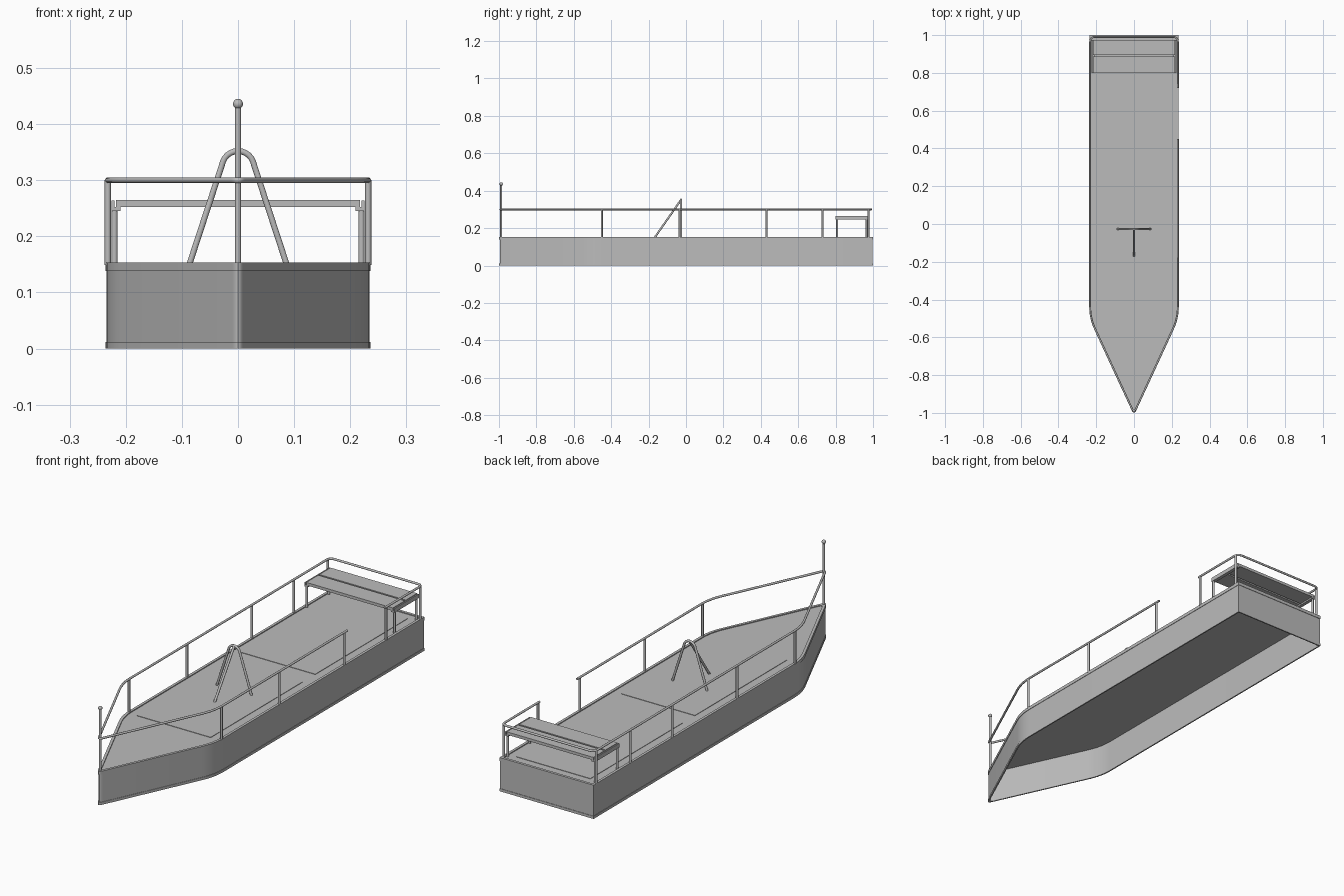
import bpy
import bmesh
import math
from mathutils import Vector

cube = bpy.data.objects.get("Cube")
if cube:
    bpy.data.objects.remove(cube)

grey = bpy.data.materials.new("plain_grey")
grey.use_nodes = True
COLOUR = (0.5, 0.5, 0.5, 1)
grey.diffuse_color = COLOUR
grey.node_tree.nodes["Principled BSDF"].inputs["Base Color"].default_value = COLOUR

DECK, RIM, RAIL = 0.149, 0.153, 0.30


def finish(obj, angle=35):
    obj.data.materials.clear()
    obj.data.materials.append(grey)
    bpy.ops.object.select_all(action='DESELECT')
    obj.select_set(True)
    bpy.context.view_layer.objects.active = obj
    if obj.type == 'CURVE':
        bpy.ops.object.convert(target='MESH')
    bpy.ops.object.shade_smooth_by_angle(angle=math.radians(angle))


def mesh_object(name, bm):
    bmesh.ops.recalc_face_normals(bm, faces=bm.faces)
    mesh = bpy.data.meshes.new(name)
    bm.to_mesh(mesh)
    bm.free()
    obj = bpy.data.objects.new(name, mesh)
    bpy.context.collection.objects.link(obj)
    finish(obj)


def box(name, x, y, z):
    """Box from (min, max) ranges."""
    bm = bmesh.new()
    bmesh.ops.create_cube(bm, size=1)
    for v in bm.verts:
        v.co = [r[0] if c < 0 else r[1] for c, r in zip(v.co, (x, y, z))]
    mesh_object(name, bm)


def tube(name, points, radius=0.0055):
    curve = bpy.data.curves.new(name, 'CURVE')
    curve.dimensions = '3D'
    curve.bevel_depth = radius
    curve.bevel_resolution = 3
    curve.use_fill_caps = True
    spline = curve.splines.new('POLY')
    spline.points.add(len(points) - 1)
    for p, co in zip(spline.points, points):
        p.co = (*co, 1)
    obj = bpy.data.objects.new(name, curve)
    bpy.context.collection.objects.link(obj)
    finish(obj, 50)


def fillet(before, corner, after, cut, steps=6):
    """Points of a rounded corner."""
    a = corner + (before - corner).normalized() * cut
    b = corner + (after - corner).normalized() * cut
    return [a.lerp(corner, t).lerp(corner.lerp(b, t), t)
            for t in (i / steps for i in range(steps + 1))]


def corners(d, z):
    """Plan corners, moved inwards by d: stern, bend, bow, bend, stern."""
    w, bend = 0.236 - d, -0.5 + 0.22 * d
    return [Vector(p) for p in ((w, 1 - d, z), (w, bend, z), (0, -1.011 + 2.34 * d, z),
                                (-w, bend, z), (-w, 1 - d, z))]


def outline(d, z):
    c = corners(d, z)
    pts = [c[0]]
    for i, cut in ((1, 0.06), (2, 0.025), (3, 0.06)):
        pts += fillet(c[i - 1], c[i], c[i + 1], cut)
    return pts + [c[4]]


# Hull: one wall section carried round the plan, with deck skins and open bottom
section = [(0.006, DECK - 0.003), (0.006, 0), (0, 0), (0, 0.012), (0.002, 0.012),
           (0.002, 0.138), (0, 0.138), (0, RIM), (0.012, RIM), (0.012, DECK)]
bm = bmesh.new()
rings = [[bm.verts.new(p) for p in outline(d, z)] for d, z in section]
for lower, upper in zip(rings, rings[1:]):
    for i in range(len(lower)):
        j = (i + 1) % len(lower)
        bm.faces.new((lower[i], lower[j], upper[j], upper[i]))
bm.faces.new(rings[0])
bm.faces.new(rings[-1])
mesh_object("hull", bm)

# Deck hatches
for name, y in (("front_hatch", (-0.46, 0.20)), ("rear_hatch", (0.29, 0.95))):
    box(name, (-0.185, 0.185), y, (DECK - 0.001, DECK + 0.002))

# Handrail with a boarding gap on the left side
c = corners(0.004, RAIL)
w = c[0].x
path = [Vector((w, 0.45, RAIL)), c[1], c[2], c[3], c[4], c[0], Vector((w, 0.72, RAIL))]
for p in path[4:6]:
    p.y = 0.99
points = [path[0]]
for i, cut in enumerate((0.06, 0.02, 0.06, 0.025, 0.025), 1):
    points += fillet(path[i - 1], path[i], path[i + 1], cut)
tube("handrail", points + [path[-1]], 0.005)

for side, s in (("left", 1), ("right", -1)):
    for n, y in enumerate((-0.45, -0.035, 0.43, 0.73, 0.975), 1):
        tube(f"{side}_rail_post_{n}", [(s * w, y, DECK), (s * w, y, RAIL)])
    # Bench supports
    for part, y in (("front", 0.808), ("back", 0.965)):
        tube(f"{side}_bench_{part}_leg", [(s * 0.22, y, DECK), (s * 0.22, y, 0.247)])
    box(f"{side}_bench_bearer", sorted((s * 0.209, s * 0.225)), (0.80, 0.975), (0.245, 0.252))
    box(f"{side}_bench_edge", sorted((s * 0.220, s * 0.225)), (0.80, 0.975), (0.252, 0.264))

# Bench planks
for name, y in (("bench_front_plank", (0.80, 0.886)), ("bench_back_plank", (0.894, 0.975))):
    box(name, (-0.217, 0.217), y, (0.252, 0.265))

# Bow mast with ball
tube("bow_mast", [(0, -0.988, DECK), (0, -0.988, 0.435)], 0.0055)
bm = bmesh.new()
bmesh.ops.create_uvsphere(bm, u_segments=16, v_segments=10, radius=0.009)
bmesh.ops.translate(bm, verts=bm.verts, vec=(0, -0.988, 0.436))
mesh_object("mast_ball", bm)

# Tripod: bent hoop and a forward brace
left, right = Vector((0.087, -0.027, DECK)), Vector((-0.087, -0.027, DECK))
top_l, top_r = Vector((0.024, -0.027, 0.352)), Vector((-0.024, -0.027, 0.352))
arc = [Vector((0.028 * math.cos(a), -0.027, 0.325 + 0.027 * math.sin(a)))
       for a in (math.radians(18 + 144 * i / 10) for i in range(11))]
tube("tripod_hoop", [left] + arc + [right])
tube("tripod_brace", [(0, -0.027, 0.351), (0, -0.168, DECK)])
